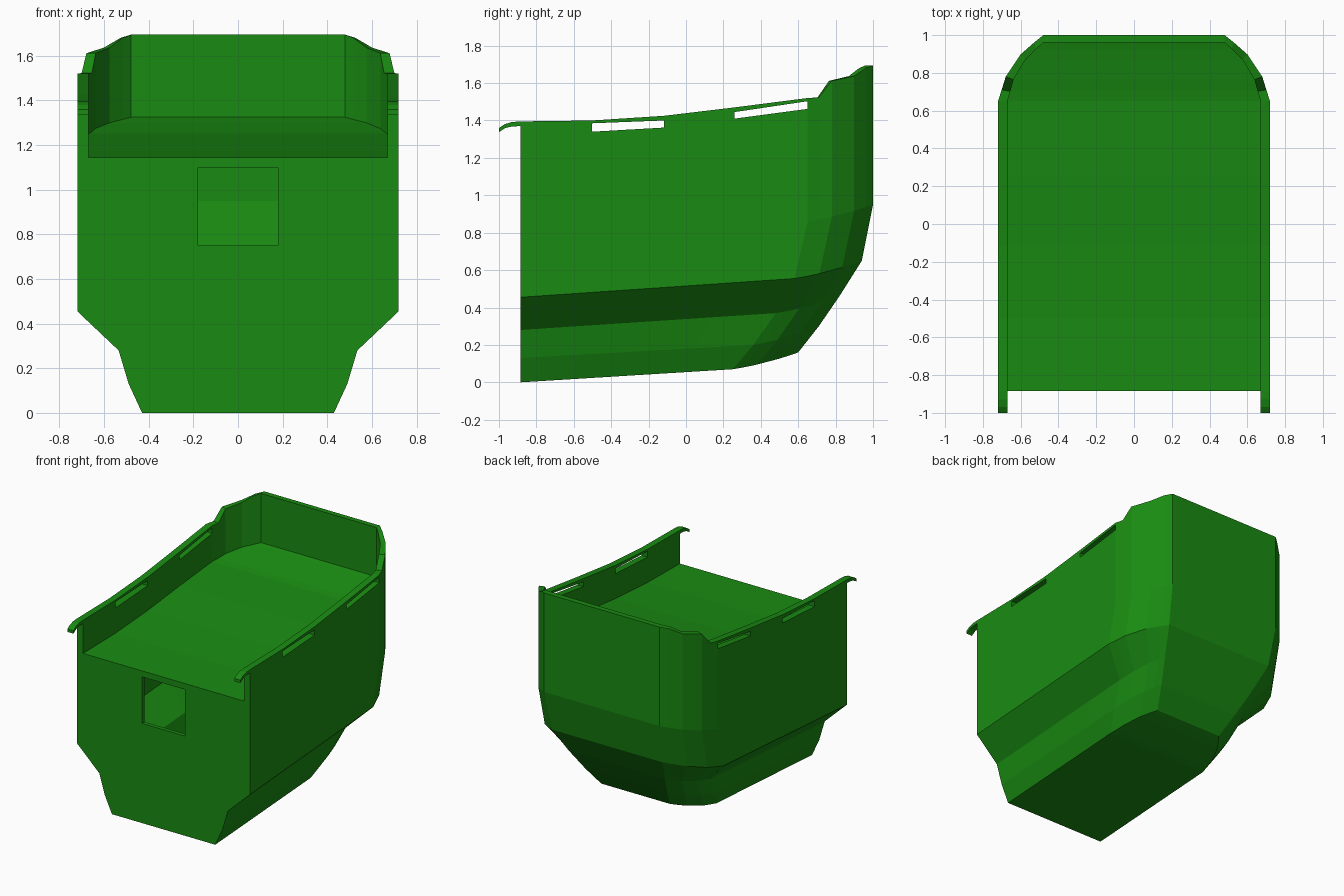
import bpy, bmesh

if "Cube" in bpy.data.objects:
    bpy.data.objects.remove(bpy.data.objects["Cube"])

FRONT = -0.885
green = bpy.data.materials.new("green")
green.diffuse_color = (0.01, 0.26, 0.006, 1)
green.use_nodes = True
green.node_tree.nodes["Principled BSDF"].inputs["Base Color"].default_value = green.diffuse_color

# Column positions: along the straight side, then around the rear corner
SIDE = [0, 0.25, 0.5, 0.746]
CORNER = [(1, 0), (0.92, 0.17), (0.83, 0.37), (0.5, 0.71), (0.2, 0.89), (0, 1)]
N = len(SIDE) + len(CORNER)


def plan(w, xj, ye, b):
    """Half outline: side at x=w up to ye, corner to (xj, b)."""
    pts = [(w, FRONT + t * (ye - FRONT)) for t in SIDE]
    return pts + [(xj + fx * (w - xj), ye + fy * (b - ye)) for fx, fy in CORNER]


def tilted(w, xj, ye, b, z0, z1, z2):
    """Hull level whose height runs z0 (front), z1 (corner start), z2 (back)."""
    zs = [z0 + t * (z1 - z0) for t in SIDE]
    zs += [z1 + (0.6 * fy + 0.4 * fy * fy) * (z2 - z1) for _, fy in CORNER]
    return [(x, y, z) for (x, y), z in zip(plan(w, xj, ye, b), zs)]


def at_heights(outline, zs):
    return [(x, y, z) for (x, y), z in zip(outline, zs)]


def finish(bm, name):
    bmesh.ops.recalc_face_normals(bm, faces=bm.faces[:])
    mesh = bpy.data.meshes.new(name)
    bm.to_mesh(mesh)
    bm.free()
    mesh.materials.append(green)
    ob = bpy.data.objects.new(name, mesh)
    bpy.context.collection.objects.link(ob)
    return ob


# Heights of the rim, slots and tray floor per column
rim = [1.395, 1.40, 1.425, 1.47, 1.52, 1.523, 1.612, 1.637, 1.68, 1.695]
slot_top = [1.37, 1.385, 1.40, 1.445, 1.503, 1.51, 1.55, 1.57, 1.59, 1.60]
slot_low = [1.33, 1.34, 1.362, 1.41, 1.462, 1.47, 1.50, 1.52, 1.54, 1.55]
floor = [1.145, 1.15, 1.175, 1.215, 1.25, 1.26, 1.275, 1.30, 1.315, 1.325]
outer = plan(0.72, 0.48, 0.65, 1.0)
inner = plan(0.67, 0.48, 0.65, 0.96)

levels = [
    tilted(0.43, 0.285, 0.25, 0.60, 0.0, 0.07, 0.16),
    tilted(0.49, 0.34, 0.36, 0.71, 0.13, 0.20, 0.30),
    tilted(0.535, 0.40, 0.48, 0.82, 0.28, 0.37, 0.46),
    tilted(0.72, 0.46, 0.58, 0.94, 0.455, 0.555, 0.65),
    tilted(0.72, 0.48, 0.65, 1.0, 0.80, 0.86, 0.95),
    at_heights(outer, slot_low), at_heights(outer, slot_top), at_heights(outer, rim),
    at_heights(inner, rim), at_heights(inner, slot_top), at_heights(inner, slot_low),
    at_heights(inner, floor),
]
LAST = len(levels) - 1
SLOTS = (1, 3)

# Hull shell: walls, rim and tray
bm = bmesh.new()
grid = {s: [[bm.verts.new((s * x, y, z)) for x, y, z in lv] for lv in levels]
        for s in (1, -1)}
for s in (1, -1):
    g = grid[s]
    for k in range(LAST):
        for c in range(N - 1):
            if k in (5, 9) and c in SLOTS:
                continue
            bm.faces.new((g[k][c], g[k][c + 1], g[k + 1][c + 1], g[k + 1][c]))
    # Slot linings
    for c in SLOTS:
        o = [g[5][c], g[5][c + 1], g[6][c + 1], g[6][c]]
        i = [g[10][c], g[10][c + 1], g[9][c + 1], g[9][c]]
        for j in range(4):
            n = (j + 1) % 4
            bm.faces.new((o[j], o[n], i[n], i[j]))
R, L = grid[1], grid[-1]
# Rear panel across the middle
for k in range(LAST):
    bm.faces.new((R[k][-1], L[k][-1], L[k + 1][-1], R[k + 1][-1]))
# Underside and tray floor
for k in (0, LAST):
    for c in range(N - 1):
        bm.faces.new((R[k][c], R[k][c + 1], L[k][c + 1], L[k][c]))

# Front plate with a rectangular opening
hole = [(-0.18, 0.75), (0.18, 0.75), (0.18, 1.10), (-0.18, 1.10)]
h_out = [bm.verts.new((x, FRONT, z)) for x, z in hole]
h_in = [bm.verts.new((x, FRONT + 0.03, z)) for x, z in hole]
loop = [lv[0] for lv in R] + [lv[0] for lv in reversed(L)]
edges = []
for ring in (loop, h_out):
    for j, v in enumerate(ring):
        w = ring[(j + 1) % len(ring)]
        edges.append(bm.edges.get((v, w)) or bm.edges.new((v, w)))
bmesh.ops.triangle_fill(bm, edges=edges, use_beauty=True, normal=(0, -1, 0))
for j in range(4):
    n = (j + 1) % 4
    bm.faces.new((h_out[j], h_out[n], h_in[n], h_in[j]))
finish(bm, "bucket_shell")

# Curled rail ends at the front of each rim
profile = [(-0.885, 1.37), (-0.885, 1.395), (-0.93, 1.392), (-0.97, 1.38),
           (-1.0, 1.36), (-1.0, 1.338), (-0.965, 1.36), (-0.93, 1.368)]
for s, side in ((1, "right"), (-1, "left")):
    bm = bmesh.new()
    a = [bm.verts.new((s * 0.67, y, z)) for y, z in profile]
    b = [bm.verts.new((s * 0.72, y, z)) for y, z in profile]
    bm.faces.new(a)
    bm.faces.new(b)
    for j in range(len(a)):
        n = (j + 1) % len(a)
        bm.faces.new((a[j], a[n], b[n], b[j]))
    finish(bm, "rail_end_" + side)
